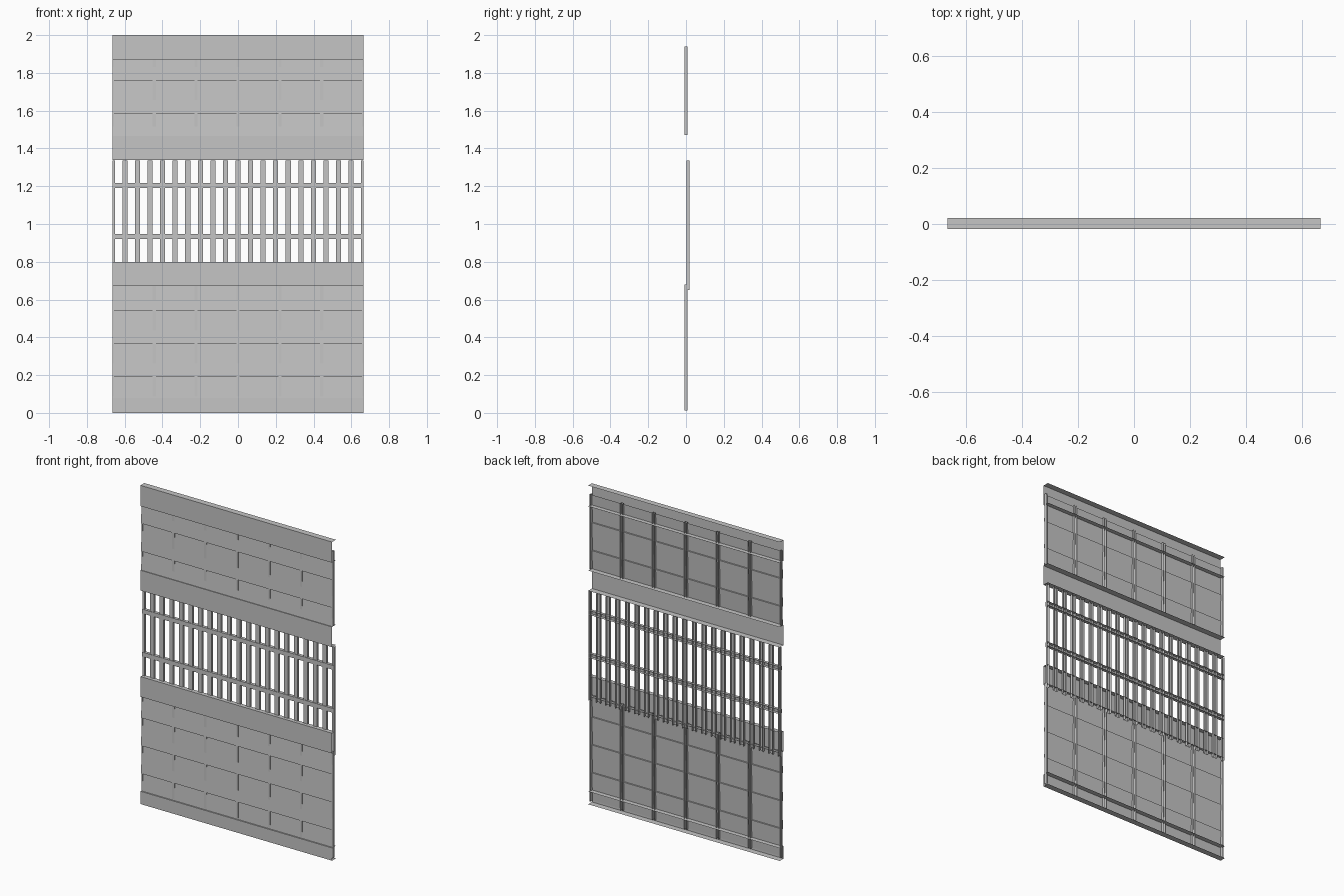
import bpy
import bmesh
from mathutils import Vector

cube = bpy.data.objects.get("Cube")
if cube:
    bpy.data.objects.remove(cube, do_unlink=True)

HALF = 0.665              # half the width of the panel
FRONT, BACK = -0.017, 0.021

metal = bpy.data.materials.new("grey_metal")
metal.use_nodes = True
grey = (0.56, 0.56, 0.56, 1)
metal.diffuse_color = grey
metal.node_tree.nodes["Principled BSDF"].inputs["Base Color"].default_value = grey


def along_x(a, b, t):
    return Vector((t, a, b))


def along_z(a, b, t):
    return Vector((a, b, t))


def sheet(name, profiles, place, start, end):
    """Extrude open profiles into folded sheet metal."""
    bm = bmesh.new()
    for profile in profiles:
        low = [bm.verts.new(place(a, b, start)) for a, b in profile]
        high = [bm.verts.new(place(a, b, end)) for a, b in profile]
        for i in range(len(profile) - 1):
            bm.faces.new((low[i], low[i + 1], high[i + 1], high[i]))
    mesh = bpy.data.meshes.new(name)
    bm.to_mesh(mesh)
    bm.free()
    mesh.materials.append(metal)
    obj = bpy.data.objects.new(name, mesh)
    bpy.context.collection.objects.link(obj)
    return obj


def rail(name, z0, z1, front=FRONT, back=BACK):
    """Horizontal channel, open at the back."""
    profile = [(back, z1), (front, z1), (front, z0), (back, z0)]
    sheet(name, [profile], along_x, HALF, -HALF)


def uprights(name, count, width, front, back, z0, z1):
    """Evenly spaced vertical channels; the outer two are cut in half."""
    profiles = []
    for i in range(count):
        x = -HALF + 2 * HALF * i / (count - 1)
        left = max(x - width / 2, -HALF)
        right = min(x + width / 2, HALF)
        profiles.append([(left, back), (left, front), (right, front), (right, back)])
    sheet(name, profiles, along_z, z0, z1)


def boards(name, edges):
    """Lapped boards, each leaning forward at its lower edge."""
    profile = []
    for top, bottom in zip(edges, edges[1:]):
        profile += [(-0.004, top), (-0.0125, bottom)]
    sheet(name, [profile], along_x, HALF, -HALF)


# Main rails
rail("top_rail", 1.87, 2.0)
rail("upper_middle_rail", 1.34, 1.467)
rail("lower_middle_rail", 0.673, 0.8, back=0.012)
rail("bottom_rail", 0, 0.08)

# Solid sections: lapped boards with posts
boards("upper_boards", [1.935, 1.76, 1.585, 1.467])
boards("lower_boards", [0.68, 0.54, 0.365, 0.19, 0.015])
uprights("upper_posts", 7, 0.016, -0.009, 0.008, 1.47, 1.94)
uprights("lower_posts", 7, 0.016, -0.009, 0.008, 0.012, 0.68)

# Open lattice
uprights("lattice_slats", 21, 0.027, 0.003, 0.018, 0.65, 1.335)
rail("upper_lath", 1.19, 1.217, 0.0, 0.02)
rail("lower_lath", 0.92, 0.947, 0.0, 0.02)
